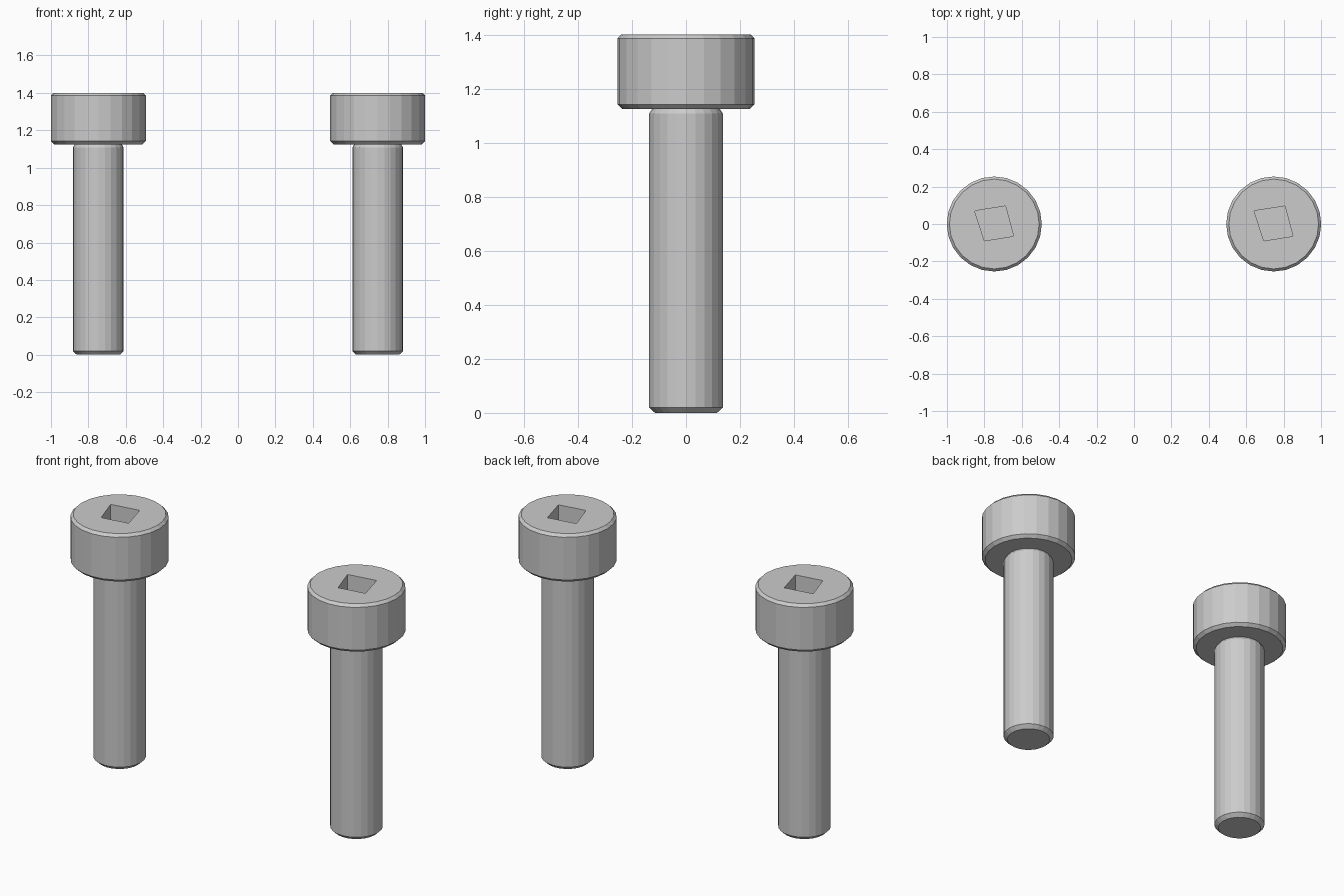
import bpy, bmesh, math

if "Cube" in bpy.data.objects:
    bpy.data.objects.remove(bpy.data.objects["Cube"])

SIDES = 24
# (radius, height) from the tip of the shaft up to the rim of the head
PROFILE = [(0.115, 0.0), (0.136, 0.02), (0.136, 1.108), (0.125, 1.125),
           (0.236, 1.125), (0.254, 1.142), (0.254, 1.385), (0.24, 1.4)]
# Skewed four-sided driver socket
SOCKET = [(-0.105, 0.07), (-0.80 + 0.747, -0.09), (0.103, -0.065), (0.06, 0.096)]
SOCKET_DEPTH = 0.14


def ring_edges(bm, ring):
    edges = []
    for a, b in zip(ring, ring[1:] + ring[:1]):
        edges.append(bm.edges.get((a, b)) or bm.edges.new((a, b)))
    return edges


def skin(bm, low, high):
    n = len(low)
    for i in range(n):
        j = (i + 1) % n
        bm.faces.new((low[i], low[j], high[j], high[i]))


def bolt_mesh():
    bm = bmesh.new()
    # Shaft and head turned from one profile
    rings = []
    for r, z in PROFILE:
        rings.append([bm.verts.new((r * math.cos(math.tau * i / SIDES),
                                    r * math.sin(math.tau * i / SIDES), z))
                      for i in range(SIDES)])
    for low, high in zip(rings, rings[1:]):
        skin(bm, low, high)
    bm.faces.new(rings[0][::-1])
    # Socket walls and floor
    top = PROFILE[-1][1]
    mouth = [bm.verts.new((x, y, top)) for x, y in SOCKET]
    floor = [bm.verts.new((x, y, top - SOCKET_DEPTH)) for x, y in SOCKET]
    skin(bm, mouth, floor)
    bm.faces.new(floor)
    # Flat top around the socket
    bmesh.ops.triangle_fill(bm, use_beauty=True, use_dissolve=False,
                            edges=ring_edges(bm, rings[-1]) + ring_edges(bm, mouth))
    bmesh.ops.recalc_face_normals(bm, faces=bm.faces[:])
    mesh = bpy.data.meshes.new("bolt")
    bm.to_mesh(mesh)
    bm.free()
    return mesh


# Two identical bolts side by side
mesh = bolt_mesh()
for name, x in (("left_bolt", -0.747), ("right_bolt", 0.747)):
    bolt = bpy.data.objects.new(name, mesh)
    bolt.location.x = x
    bpy.context.collection.objects.link(bolt)
